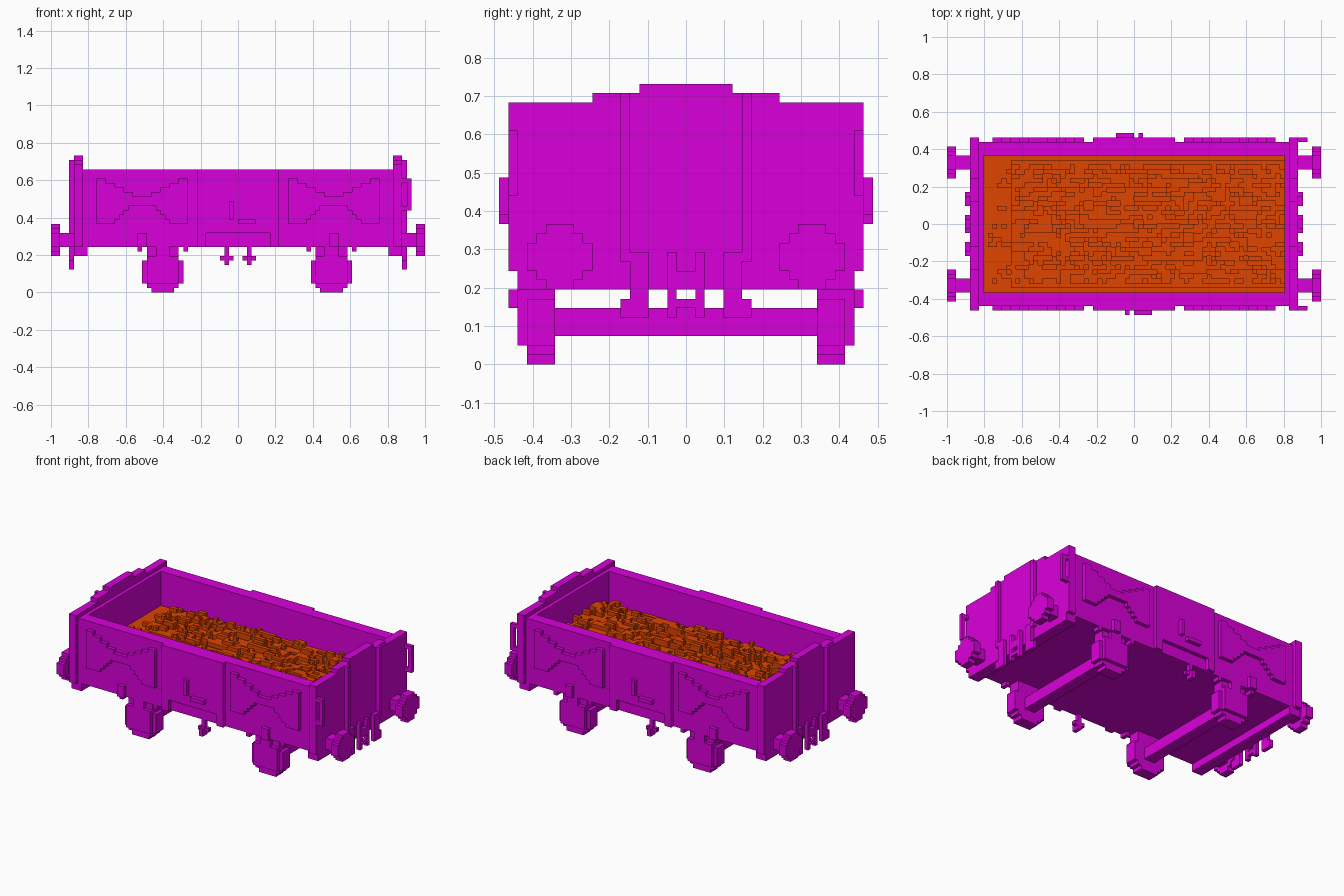
import bpy, bmesh, random

cube = bpy.data.objects.get("Cube")
if cube:
    bpy.data.objects.remove(cube, do_unlink=True)

V = 2 / 82  # one block


def material(name, rgb):
    m = bpy.data.materials.new(name)
    m.use_nodes = True
    m.diffuse_color = (*rgb, 1)
    for n in m.node_tree.nodes:
        if n.type == 'BSDF_PRINCIPLED':
            n.inputs["Base Color"].default_value = (*rgb, 1)
    return m


PAINT = material("magenta_paint", (0.70, 0.0, 0.70))
LOAD = material("orange_load", (0.73, 0.058, 0.0))


def part(name, boxes, mat=PAINT, flips=((1, 1),)):
    """Boxes are (x0, x1, y0, y1, z0, z1) in blocks; flips repeat them by sign of x and y."""
    bm = bmesh.new()
    for sx, sy in flips:
        for x0, x1, y0, y1, z0, z1 in boxes:
            vs = bmesh.ops.create_cube(bm, size=1)["verts"]
            for v in vs:
                v.co = (sx * (x0 + x1) / 2 + v.co.x * (x1 - x0),
                        sy * (y0 + y1) / 2 + v.co.y * (y1 - y0),
                        (z0 + z1) / 2 + v.co.z * (z1 - z0))
                v.co *= V
    me = bpy.data.meshes.new(name)
    bm.to_mesh(me)
    bm.free()
    me.materials.append(mat)
    ob = bpy.data.objects.new(name, me)
    bpy.context.scene.collection.objects.link(ob)


BOTH_X = ((1, 1), (-1, 1))
BOTH_Y = ((1, 1), (1, -1))
ALL = BOTH_X + ((1, -1), (-1, -1))
TURN = ((1, 1), (-1, -1))

# Body
part("floor", [(-34, 34, -18, 18, 10, 11)])
part("side_walls", [(-34, 34, 15, 18, 10, 27)], flips=BOTH_Y)
part("end_walls", [(33, 34, -15, 15, 10, 27), (34, 36, -19, 19, 10, 28),
                   (34, 36, -10, 10, 28, 29), (34, 36, -5, 5, 29, 30)], flips=BOTH_X)
part("end_posts", [(36, 37, 6, 7, 11, 29)], flips=ALL)
part("buffer_beams", [(33, 36, -18, 18, 8, 10)], flips=BOTH_X)

# Side doors with a recess at the bottom
part("side_doors", [(-9, 9, 18, 19, 13, 27), (-9, -7, 18, 19, 10, 13),
                    (7, 9, 18, 19, 10, 13)], flips=BOTH_Y)
part("door_latches", [(-2, -1, -20, -19, 16, 20), (0, 4, -20, -19, 15, 16)], flips=TURN)

# Stepped cross braces
brace = []
for d in range(10):
    top = 21 + d // 2
    low = max(15, 19 - max(0, d - 2))
    brace += [(21 + d, 22 + d, 18, 19, low, top), (20 - d, 21 - d, 18, 19, low, top)]
part("side_braces", brace, flips=ALL)
part("spring_plates", [(-22, -20, -19, -18, 10, 13), (20, 22, -19, -18, 10, 13)], flips=TURN)

# Grab handles on one end
part("grab_handles", [(37, 38, 18, 19, 18, 25), (36, 37, 18, 19, 18, 19),
                      (36, 37, 18, 19, 24, 25)], flips=BOTH_Y)

# Buffers: stepped round discs on square shafts
disc = [(39, 41, 12, 15, 8, 15), (39, 41, 11, 16, 9, 14), (39, 41, 10, 17, 10, 13)]
part("buffers", disc + [(36, 39, 12, 15, 10, 13)], flips=ALL)

# Couplings and hoses on both ends
part("hoses", [(36, 37, 4, 6, 5, 12), (36, 37, 6, 7, 5, 7)], flips=ALL)
part("couplings", [(36, 37, 1, 2, 5, 12), (36, 37, -2, -1, 5, 12),
                   (36, 37, -1, 1, 8, 10), (36, 37, -1, 1, 6, 7)], flips=BOTH_X)

# Running gear
for label, c in (("rear", -16.5), ("lead", 20.5)):
    rows = [(0, 1, 2.5), (1, 2, 3.5), (2, 7, 4.5), (7, 10, 3.5)]
    part(label + "_wheels", [(c - h, c + h, 14, 17, a, b) for a, b, h in rows], flips=BOTH_Y)
    part(label + "_axle", [(c - 1.5, c + 1.5, -15, 15, 3, 6)])
    part(label + "_axle_boxes", [(c - 3.5, c + 3.5, 17, 18, 2, 8),
                                 (c - 1.5, c + 1.5, 17, 18, 8, 10)], flips=BOTH_Y)
    part(label + "_spring_hangers", [(c - 5.5, c - 4.5, 16, 18, 9, 10),
                                     (c + 4.5, c + 5.5, 16, 18, 9, 10)], flips=BOTH_Y)
part("brake_hangers", [(2, 3, -18, -17, 6, 10), (1, 4, -18, -17, 7, 8),
                       (2, 3, -19, -18, 6, 8)], flips=TURN)

# Heaped load with a rough surface of short runs
part("load_base", [(-33, 33, -15, 15, 11, 18), (-27, 33, -14, 14, 18, 19)], LOAD)
random.seed(4)
lumps = []
for y in range(-13, 13):
    x = -32
    while x < 33:
        end = min(x + random.choice((1, 1, 2, 3)), 33)
        if x < -27:
            end = min(end, -27)
            z, h = 18, random.choice((0, 0, 0, 1))
        else:
            z, h = 19, random.choice((0, 0, 1, 1, 2))
        if h:
            lumps.append((x, end, y, y + 1, z, z + h))
        x = end
part("load_lumps", lumps, LOAD)
